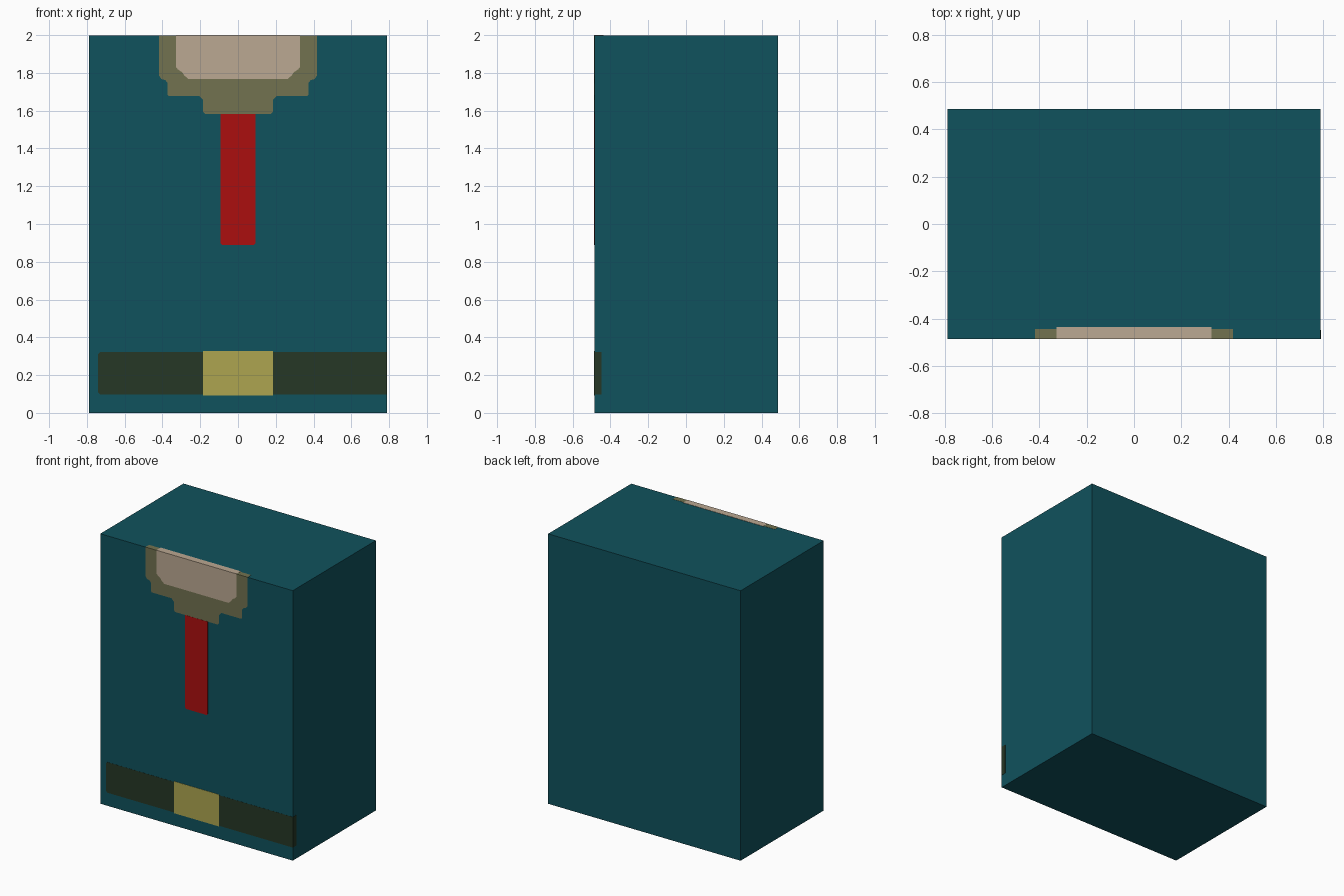
import bpy
import bmesh
from mathutils import Vector

if "Cube" in bpy.data.objects:
    bpy.data.objects.remove(bpy.data.objects["Cube"])

HX, HY, TOP = 0.79, 0.487, 2.0   # overall half width, half depth, height
T = 0.002                        # thickness of painted plates


def material(name, r, g, b):
    def lin(c):
        c /= 255
        return c / 12.92 if c <= 0.04045 else ((c + 0.055) / 1.055) ** 2.4
    m = bpy.data.materials.new(name)
    m.diffuse_color = (lin(r), lin(g), lin(b), 1)
    m.use_nodes = True
    m.node_tree.nodes["Principled BSDF"].inputs["Base Color"].default_value = m.diffuse_color
    return m


teal = material("teal cloth", 16, 82, 93)
olive = material("olive trim", 114, 114, 80)
skin = material("pale skin", 187, 168, 146)
red = material("red", 171, 15, 15)
dark = material("dark belt", 38, 55, 38)
gold = material("buckle gold", 173, 165, 80)


def box(bm, lo, hi):
    lo, hi = Vector(lo), Vector(hi)
    verts = bmesh.ops.create_cube(bm, size=1)["verts"]
    for v in verts:
        v.co = (lo + hi) / 2 + v.co * (hi - lo)


def front_plate(bm, outline, depth):
    """Extrude an x-z outline from the front skin of the body."""
    face = bm.faces.new([bm.verts.new((x, -HY + T, z)) for x, z in outline])
    out = bmesh.ops.extrude_face_region(bm, geom=[face])["geom"]
    for v in out:
        if isinstance(v, bmesh.types.BMVert):
            v.co.y -= depth


def mirrored(half):
    return half + [(-x, z) for x, z in reversed(half)]


def finish(bm, name, mat):
    bmesh.ops.recalc_face_normals(bm, faces=bm.faces)
    me = bpy.data.meshes.new(name)
    bm.to_mesh(me)
    bm.free()
    me.materials.append(mat)
    bpy.context.collection.objects.link(bpy.data.objects.new(name, me))


# Torso block
bm = bmesh.new()
box(bm, (-HX + T, -HY + T, 0), (HX - T, HY, TOP - T))
finish(bm, "torso", teal)

# Stepped collar, folded onto the top
bm = bmesh.new()
front_plate(bm, mirrored([
    (0.418, TOP - T / 2), (0.418, 1.785), (0.405, 1.767), (0.385, 1.762),
    (0.372, 1.745), (0.372, 1.683), (0.365, 1.677), (0.205, 1.677),
    (0.185, 1.657), (0.185, 1.595), (0.173, 1.583)]), T / 2)
box(bm, (-0.418, -HY + T / 2, TOP - T), (0.418, -0.443, TOP - T / 2))
finish(bm, "collar", olive)

# Neck opening, folded onto the top
bm = bmesh.new()
front_plate(bm, mirrored([
    (0.328, TOP), (0.328, 1.83), (0.318, 1.818), (0.295, 1.803),
    (0.283, 1.785), (0.263, 1.768)]), T)
box(bm, (-0.328, -HY, TOP - T), (0.328, -0.436, TOP))
finish(bm, "neck_opening", skin)

# Front stripe
bm = bmesh.new()
front_plate(bm, mirrored([(0.093, 1.583), (0.093, 0.9), (0.085, 0.89)]), T)
finish(bm, "front_stripe", red)

# Belt, wrapping a little round the right side
bm = bmesh.new()
front_plate(bm, [(HX, 0.323), (HX, 0.097), (-0.73, 0.097), (-0.741, 0.11),
                 (-0.741, 0.31), (-0.73, 0.323)], T / 2)
box(bm, (HX - T, -HY + T / 2, 0.097), (HX, -0.447, 0.323))
finish(bm, "belt", dark)

# Buckle
bm = bmesh.new()
front_plate(bm, mirrored([(0.185, 0.328), (0.185, 0.092)]), T)
finish(bm, "buckle", gold)
